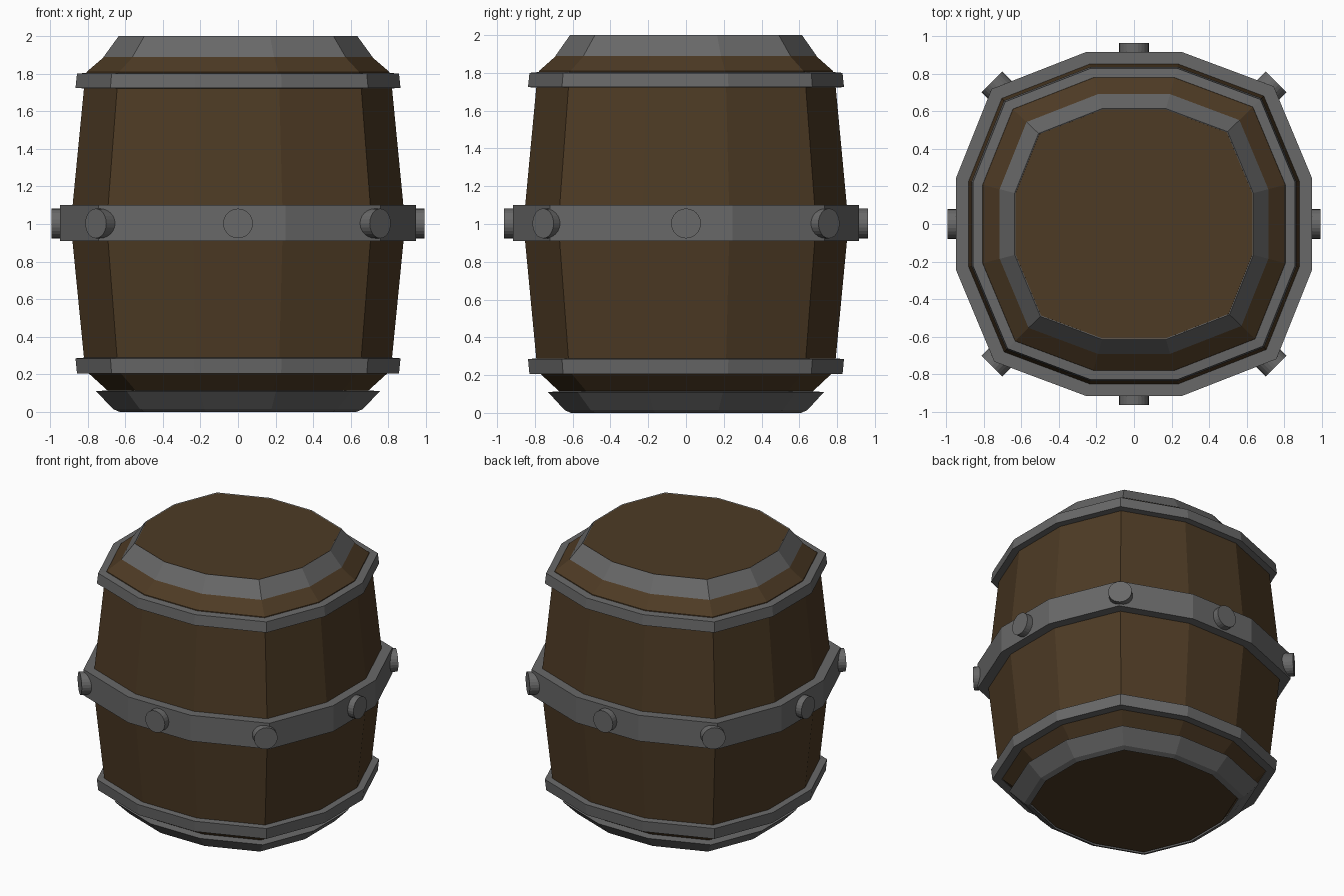
import bpy, bmesh, math
from mathutils import Vector, Matrix

if "Cube" in bpy.data.objects:
    bpy.data.objects.remove(bpy.data.objects["Cube"])

Y = 0.967  # barrel is slightly narrower front to back


def material(name, colour):
    m = bpy.data.materials.new(name)
    m.diffuse_color = (*colour, 1)
    m.use_nodes = True
    m.node_tree.nodes["Principled BSDF"].inputs["Base Color"].default_value = m.diffuse_color
    return m


WOOD = material("dark_wood", (0.075, 0.043, 0.018))
IRON = material("dark_iron", (0.14, 0.14, 0.14))


def section(r, z):
    """Twelve-sided cross-section with pushed-out diagonal corners."""
    quarter = [(1, -0.268), (1, 0.268), (0.785, 0.80)]
    pts = []
    for k in range(4):
        for x, y in quarter:
            for _ in range(k):
                x, y = -y, x
            pts.append(Vector((x * r, y * r * Y, z)))
    return pts


def lathe(name, profile, mat, closed):
    """Loft the cross-section along (radius, height) points."""
    bm = bmesh.new()
    rows = [[bm.verts.new(p) for p in section(r, z)] for r, z in profile]
    pairs = list(zip(rows, rows[1:]))
    if closed:
        pairs.append((rows[-1], rows[0]))
    else:
        bm.faces.new(rows[0][::-1])
        bm.faces.new(rows[-1])
    for a, b in pairs:
        for i in range(12):
            j = (i + 1) % 12
            bm.faces.new((a[i], a[j], b[j], b[i]))
    bmesh.ops.recalc_face_normals(bm, faces=bm.faces)
    finish(name, bm, mat)


def finish(name, bm, mat):
    me = bpy.data.meshes.new(name)
    bm.to_mesh(me)
    bm.free()
    me.materials.append(mat)
    bpy.context.collection.objects.link(bpy.data.objects.new(name, me))


# Wooden body with bulging sides
lathe("barrel_body", [(0.625, 0.01), (0.69, 0.11), (0.80, 0.21), (0.82, 0.29), (0.89, 1.0),
                      (0.82, 1.72), (0.805, 1.81), (0.70, 1.90), (0.63, 1.997)], WOOD, False)

# Iron hoops
lathe("middle_hoop", [(0.86, 0.91), (0.947, 0.91), (0.947, 1.10), (0.86, 1.10)], IRON, True)
lathe("upper_hoop", [(0.80, 1.72), (0.865, 1.725), (0.857, 1.80), (0.80, 1.805)], IRON, True)
lathe("lower_hoop", [(0.80, 0.205), (0.857, 0.205), (0.865, 0.285), (0.80, 0.29)], IRON, True)
lathe("top_rim", [(0.68, 1.89), (0.715, 1.89), (0.635, 2.0), (0.62, 1.99)], IRON, True)
lathe("bottom_rim", [(0.63, 0.0), (0.665, 0.015), (0.755, 0.11), (0.69, 0.115)], IRON, True)

# Eight rivets around the middle hoop
for i in range(8):
    a = i * math.pi / 4
    out = Vector((math.cos(a), math.sin(a), 0))
    if i % 2:
        end = Vector((math.copysign(0.757, out.x), math.copysign(0.757, out.y), 1.003))
    else:
        end = Vector((out.x * 0.993, out.y * 0.963, 1.003))
    bm = bmesh.new()
    turn = out.to_track_quat('Z', 'Y').to_matrix().to_4x4()
    bmesh.ops.create_cone(bm, cap_ends=True, segments=24, radius1=0.079, radius2=0.079, depth=0.12,
                          matrix=Matrix.Translation(end - out * 0.06) @ turn)
    finish(f"rivet_{i + 1}", bm, IRON)
